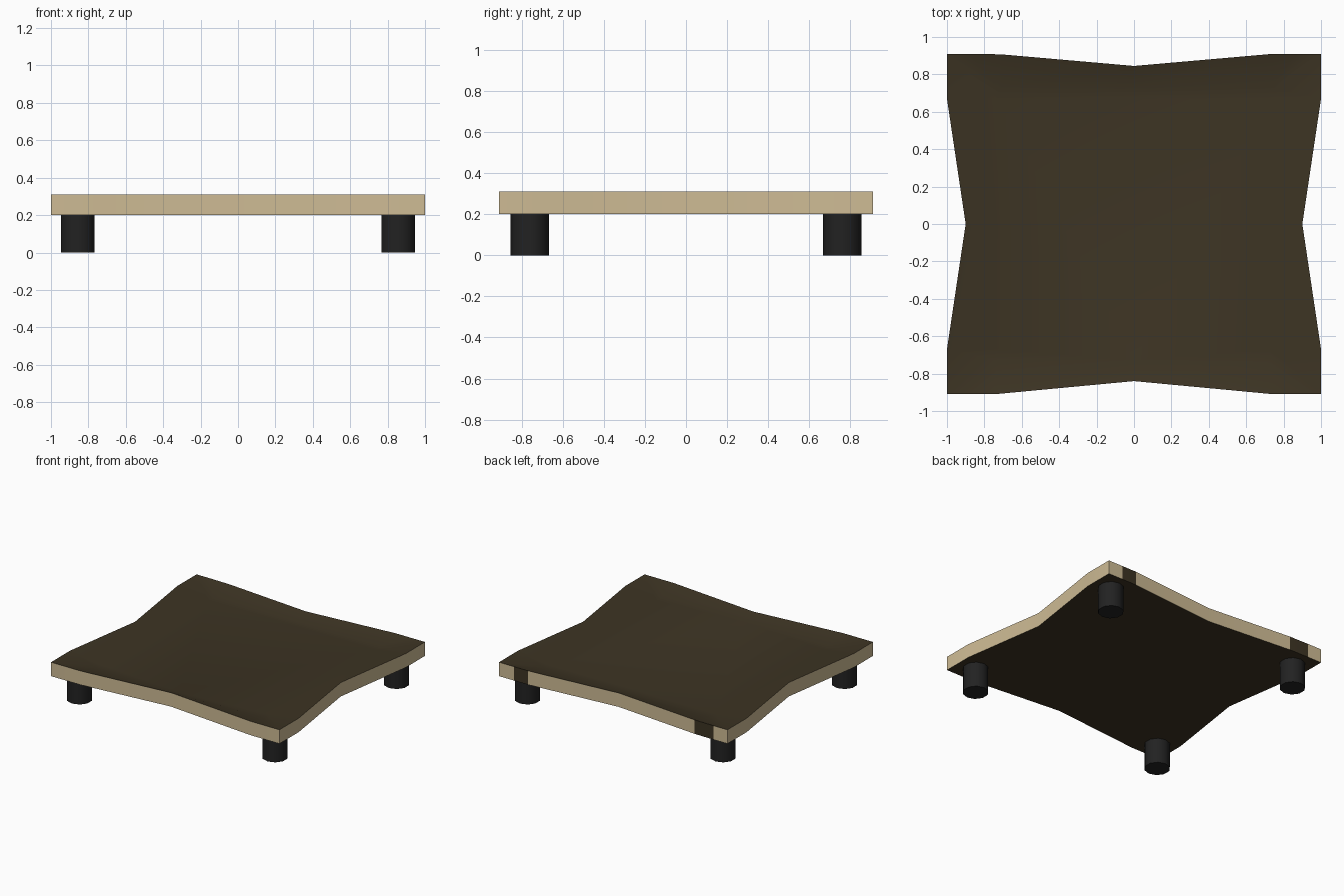
import bpy, bmesh, math

if "Cube" in bpy.data.objects:
    bpy.data.objects.remove(bpy.data.objects["Cube"])

def material(name, rgb):
    m = bpy.data.materials.new(name)
    m.diffuse_color = (*rgb, 1)
    m.use_nodes = True
    m.node_tree.nodes["Principled BSDF"].inputs["Base Color"].default_value = m.diffuse_color
    return m

dark = material("dark brown", (0.046, 0.034, 0.017))
tan = material("tan edge", (0.62, 0.50, 0.30))
black = material("black", (0.016, 0.016, 0.016))

# Tray top: pinched outline, shallow dished upper face, flat underside
Z0, Z1, DEPTH = 0.2, 0.31, 0.04
FX, FY = 0.73, 0.73
outline = [(-1, -.91), (-.745, -.91), (0, -.84), (.745, -.91), (1, -.91),
           (1, -.67), (.9, 0), (1, .67), (1, .91),
           (.87, .91), (.745, .91), (0, .845), (-.71, .907), (-.877, .91), (-1, .91),
           (-1, .67), (-.9, 0), (-1, -.67)]
bm = bmesh.new()
low = [bm.verts.new((x, y, Z0)) for x, y in outline]
top = [bm.verts.new((x, y, Z1)) for x, y in outline]
floor = {}

def floor_vert(x, y):
    key = (max(-FX, min(FX, x)), max(-FY, min(FY, y)))
    if key not in floor:
        floor[key] = bm.verts.new((*key, Z1 - DEPTH))
    return floor[key]

inner = [floor_vert(x, y) for x, y in outline]
bm.faces.new(low[::-1])
bm.faces.new(list(floor.values()))
n = len(outline)
for i in range(n):
    j = (i + 1) % n
    side = bm.faces.new((low[i], low[j], top[j], top[i]))
    # two dark patches on the back edge, the rest tan
    side.material_index = 0 if i in (9, 12) else 1
    ring = [top[i], top[j], inner[j]]
    if inner[i] is not inner[j]:
        ring.append(inner[i])
    bm.faces.new(ring)
bmesh.ops.recalc_face_normals(bm, faces=bm.faces[:])
mesh = bpy.data.meshes.new("tray_top")
bm.to_mesh(mesh)
bm.free()
tray = bpy.data.objects.new("tray_top", mesh)
bpy.context.collection.objects.link(tray)
mesh.materials.append(dark)
mesh.materials.append(tan)

def smooth(ob):
    bpy.ops.object.select_all(action='DESELECT')
    ob.select_set(True)
    bpy.context.view_layer.objects.active = ob
    bpy.ops.object.shade_smooth_by_angle(angle=math.radians(38))

smooth(tray)

# Four short round legs
for sx, xn in ((-1, "left"), (1, "right")):
    for sy, yn in ((-1, "front"), (1, "back")):
        bpy.ops.mesh.primitive_cylinder_add(vertices=10, radius=0.094, depth=Z0,
                                            location=(sx * .856, sy * .76, Z0 / 2))
        leg = bpy.context.object
        leg.name = f"{yn}_{xn}_leg"
        leg.data.materials.append(black)
        smooth(leg)
